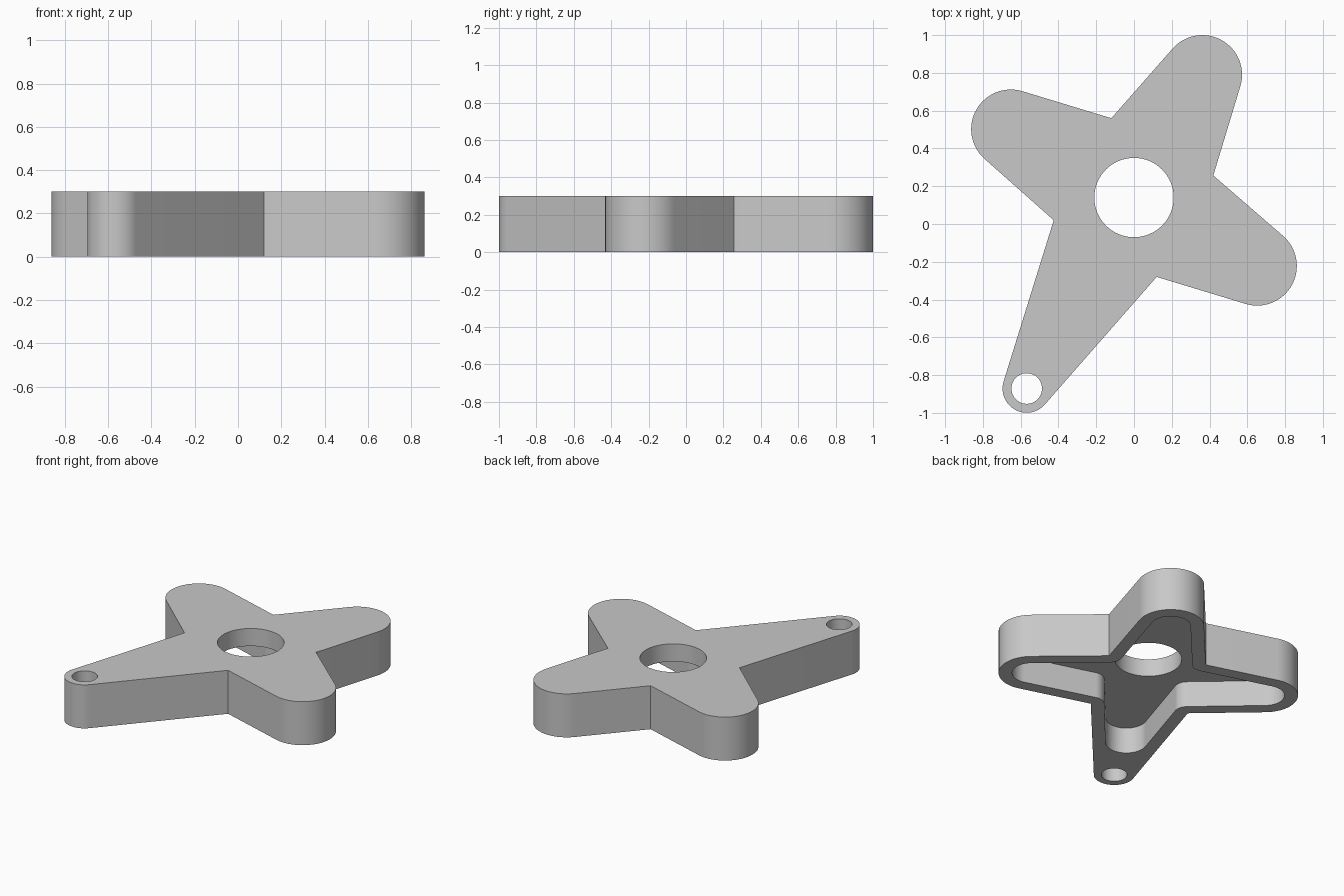
import bpy, bmesh
from math import acos, atan2, cos, sin, pi
from mathutils import Vector

cube = bpy.data.objects.get("Cube")
if cube:
    bpy.data.objects.remove(cube)

HEIGHT, POCKET, WALL = 0.302, 0.18, 0.085
HUB, TIP = Vector((0, 0.14)), Vector((-0.568, -0.871))


def arc(center, radius, start, sweep, steps):
    return [center + radius * Vector((cos(start + sweep * i / steps), sin(start + sweep * i / steps)))
            for i in range(steps + 1)]


def circle(center, radius, steps=64):
    return arc(center, radius, 0, 2 * pi, steps)[:-1]


def belt(nodes):
    """Closed outline of arcs joined by tangents; negative radius makes an inside corner."""
    count = len(nodes)
    angles = []
    for i, (a, ra) in enumerate(nodes):
        b, rb = nodes[(i + 1) % count]
        d = b - a
        angles.append(atan2(d.y, d.x) - acos((ra - rb) / d.length))
    points = []
    for i, (c, r) in enumerate(nodes):
        if r == 0:
            points.append(c.copy())
            continue
        start = angles[i - 1]
        sweep = (angles[i] - start) % (2 * pi)
        if r < 0:
            sweep -= 2 * pi
        points += arc(c, r, start, sweep, 32 if r > 0 else 10)
    return points


# Arms and inside corners, anticlockwise from the back arm
lobes = [Vector((0.362, 0.79)), Vector((-0.652, 0.502)), TIP, Vector((0.652, -0.222))]
corners = [Vector((-0.12, 0.56)), Vector((-0.425, 0.02)), Vector((0.12, -0.28)), Vector((0.42, 0.257))]
LOBE_RADIUS, TIP_RADIUS = 0.21, 0.128
pocket_end = HUB + (TIP - HUB).normalized() * 0.747

outer_nodes, pocket_nodes = [], []
for lobe, corner in zip(lobes, corners):
    is_tip = lobe is TIP
    outer_nodes += [(lobe, TIP_RADIUS if is_tip else LOBE_RADIUS), (corner, 0)]
    pocket_nodes += [(pocket_end if is_tip else lobe, 0.13 if is_tip else LOBE_RADIUS - WALL),
                     (corner, -WALL)]

bm = bmesh.new()


def ring(points, z):
    verts = [bm.verts.new((p.x, p.y, z)) for p in points]
    return verts, [bm.edges.new((v, verts[i - 1])) for i, v in enumerate(verts)]


def wall(points, low, high):
    """Upright band; returns the edges of its lower and upper rims."""
    (a, low_edges), (b, high_edges) = ring(points, low), ring(points, high)
    for i in range(len(a)):
        bm.faces.new((a[i - 1], a[i], b[i], b[i - 1]))
    return low_edges, high_edges


# Side walls of the body, the underside pocket and both bores
outer_low, outer_high = wall(belt(outer_nodes), 0, HEIGHT)
pocket_low, pocket_high = wall(belt(pocket_nodes), 0, POCKET)
hub_low, hub_high = wall(circle(HUB, 0.21), POCKET, HEIGHT)
tip_low, tip_high = wall(circle(TIP, 0.081, 48), 0, HEIGHT)

# Top face, bottom rim and pocket floor
for edges in (outer_high + hub_high + tip_high,
              outer_low + pocket_low + tip_low,
              pocket_high + hub_low):
    bmesh.ops.triangle_fill(bm, edges=edges, use_beauty=True, use_dissolve=False)
bmesh.ops.recalc_face_normals(bm, faces=bm.faces[:])

mesh = bpy.data.meshes.new("four_arm_bracket")
bm.to_mesh(mesh)
bm.free()
bracket = bpy.data.objects.new("four_arm_bracket", mesh)
bpy.context.collection.objects.link(bracket)

# Plain grey finish
grey = bpy.data.materials.new("light_grey")
grey.use_nodes = True
colour = (0.58, 0.58, 0.58, 1)
grey.diffuse_color = colour
grey.node_tree.nodes["Principled BSDF"].inputs["Base Color"].default_value = colour
mesh.materials.append(grey)

bpy.ops.object.select_all(action="DESELECT")
bracket.select_set(True)
bpy.context.view_layer.objects.active = bracket
bpy.ops.object.shade_smooth_by_angle(angle=pi / 6)
